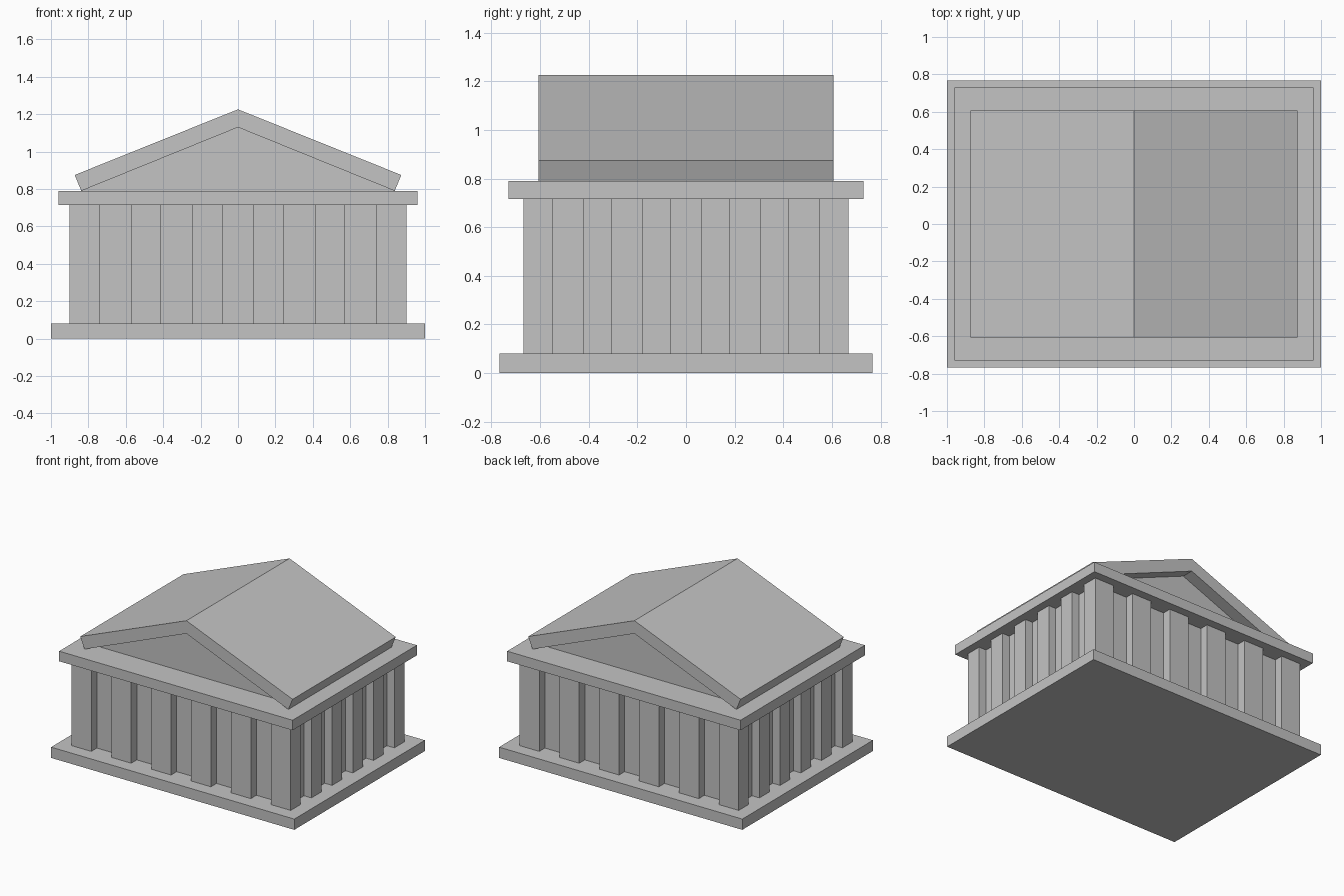
import bpy
import bmesh
from mathutils import Matrix

cube = bpy.data.objects.get("Cube")
if cube:
    bpy.data.objects.remove(cube, do_unlink=True)

stone = bpy.data.materials.new("grey stone")
stone.use_nodes = True
GREY = (0.55, 0.55, 0.55, 1)
stone.diffuse_color = GREY
stone.node_tree.nodes["Principled BSDF"].inputs["Base Color"].default_value = GREY


def add_object(name, bm):
    bmesh.ops.recalc_face_normals(bm, faces=bm.faces)
    mesh = bpy.data.meshes.new(name)
    bm.to_mesh(mesh)
    bm.free()
    mesh.materials.append(stone)
    obj = bpy.data.objects.new(name, mesh)
    bpy.context.collection.objects.link(obj)
    return obj


def box(name, half_x, half_y, z0, z1, x=0, y=0):
    bm = bmesh.new()
    place = Matrix.Translation((x, y, (z0 + z1) / 2))
    size = Matrix.Diagonal((2 * half_x, 2 * half_y, z1 - z0, 1))
    bmesh.ops.create_cube(bm, size=1, matrix=place @ size)
    return add_object(name, bm)


def prism(name, outline, half_y):
    """Extrude an x-z outline from front to back."""
    bm = bmesh.new()
    face = bm.faces.new([bm.verts.new((x, -half_y, z)) for x, z in outline])
    out = bmesh.ops.extrude_face_region(bm, geom=[face])
    moved = [v for v in out["geom"] if isinstance(v, bmesh.types.BMVert)]
    bmesh.ops.translate(bm, verts=moved, vec=(0, 2 * half_y, 0))
    return add_object(name, bm)


BASE_TOP, BEAM_BOTTOM, BEAM_TOP = 0.08, 0.715, 0.79

# Floor slab, inner walls and entablature slab
box("base_slab", 1.0, 0.767, 0, BASE_TOP)
box("inner_walls", 0.84, 0.602, BASE_TOP, BEAM_BOTTOM)
box("entablature", 0.96, 0.73, BEAM_BOTTOM, BEAM_TOP)

# Square columns around the perimeter, six along every side
COUNT, STEP_X, STEP_Y = 6, 0.328, 0.2435
for i in range(COUNT):
    for j in range(COUNT):
        if i in (0, COUNT - 1) or j in (0, COUNT - 1):
            box("column", 0.081, 0.059, BASE_TOP, BEAM_BOTTOM,
                x=(i - 2.5) * STEP_X, y=(j - 2.5) * STEP_Y)

# Gabled roof with a recessed pediment at each end
EAVE, INNER_APEX = 0.838, 1.13
prism("roof", [(-EAVE, BEAM_TOP), (0, INNER_APEX), (EAVE, BEAM_TOP),
               (0.873, 0.875), (0, 1.226), (-0.873, 0.875)], 0.606)
prism("pediment", [(-EAVE, BEAM_TOP), (EAVE, BEAM_TOP), (0, INNER_APEX)], 0.517)
